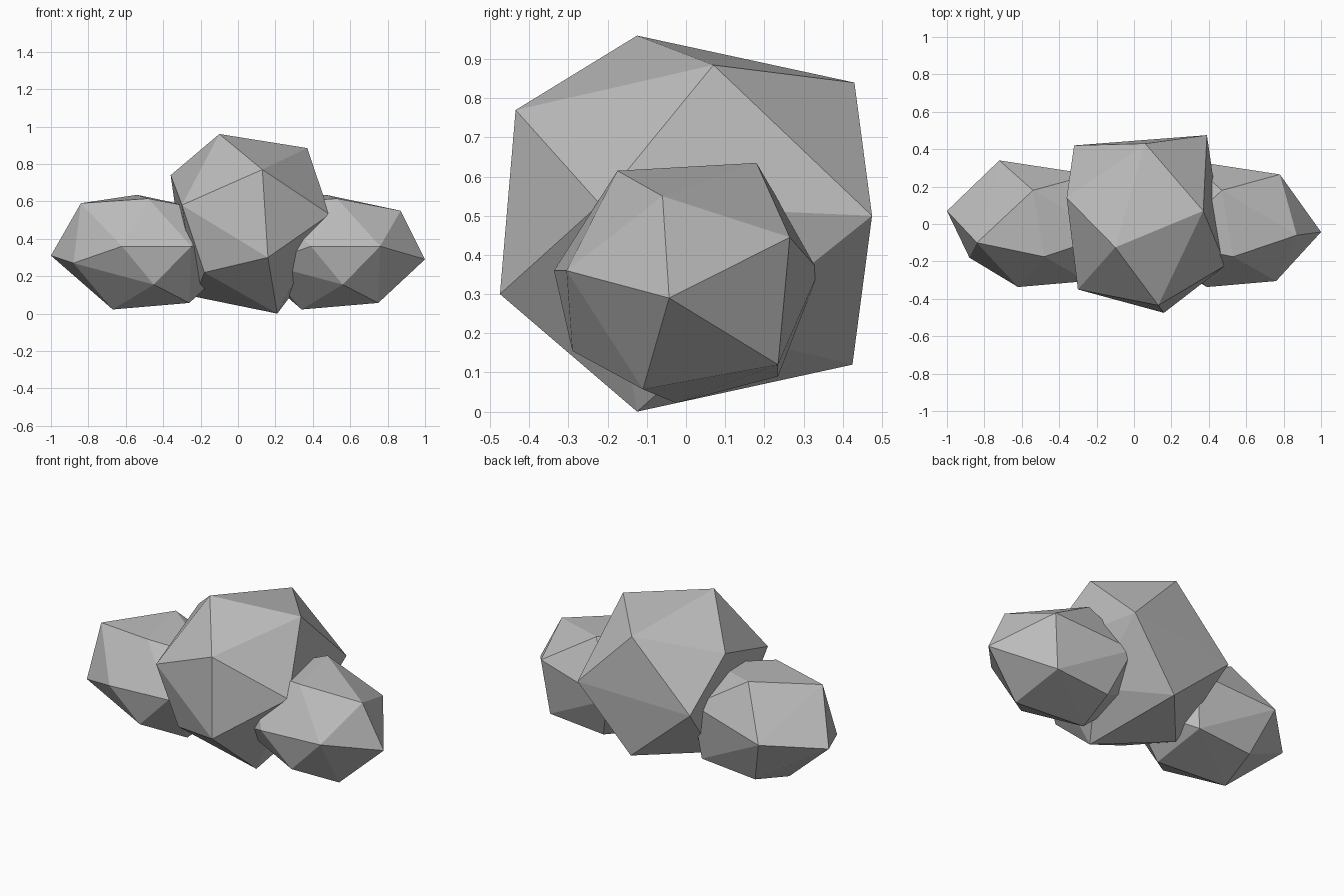
import bpy
import bmesh
from mathutils import Vector

default_cube = bpy.data.objects.get("Cube")
if default_cube:
    bpy.data.objects.remove(default_cube, do_unlink=True)

# One plain grey stone material
stone = bpy.data.materials.new("stone_grey")
stone.use_nodes = True
colour = (.5, .5, .5, 1)
stone.diffuse_color = colour
stone.node_tree.nodes["Principled BSDF"].inputs["Base Color"].default_value = colour


def hull_mesh(name, corners):
    """Faceted boulder: the convex hull around a few corner points."""
    bm = bmesh.new()
    for corner in corners:
        bm.verts.new(Vector(corner))
    result = bmesh.ops.convex_hull(bm, input=bm.verts[:], use_existing_faces=False)
    unused = [item for item in result["geom_interior"] + result["geom_unused"]
              if isinstance(item, bmesh.types.BMVert) and item.is_valid]
    if unused:
        bmesh.ops.delete(bm, geom=list(set(unused)), context="VERTS")
    bmesh.ops.recalc_face_normals(bm, faces=bm.faces[:])
    mesh = bpy.data.meshes.new(name)
    bm.to_mesh(mesh)
    bm.free()
    mesh.materials.append(stone)
    return mesh


def place(name, mesh, location):
    """Put one copy of a boulder mesh in the scene."""
    rock = bpy.data.objects.new(name, mesh)
    rock.location = location
    bpy.context.scene.collection.objects.link(rock)
    return rock


# Large middle boulder: crown, waist and base corners
crown = [(-.1, -.125, .96), (.37, .07, .885), (.06, .43, .84),
         (.13, -.435, .77), (-.36, .14, .74)]
waist = [(-.3, -.35, .58), (.49, -.22, .53), (.39, .475, .5),
         (-.32, .42, .46), (.16, -.475, .3)]
base = [(-.18, -.31, .22), (.36, .1, .2), (.07, .425, .12),
        (-.23, .08, .09), (.21, -.125, 0)]
place("middle_boulder", hull_mesh("middle_boulder", crown + waist + base), (0, 0, 0))

# Small side boulder, used on both sides of the middle one
crown = [(.47, .18, .635), (.53, -.175, .615), (.17, -.1, .59),
         (.87, -.06, .55), (.78, .265, .445)]
waist = [(.76, -.305, .36), (.39, -.337, .36), (.29, .34, .36),
         (.01, .07, .31), (1, -.043, .29), (.13, -.18, .27)]
base = [(.56, -.29, .155), (.74, .235, .12), (.385, .235, .09),
        (.75, -.11, .057), (.34, -.025, .022)]
side_mesh = hull_mesh("side_boulder", crown + waist + base)
for name, offset in (("left_boulder", 0), ("right_boulder", -1.01)):
    place(name, side_mesh, (offset, 0, 0))
